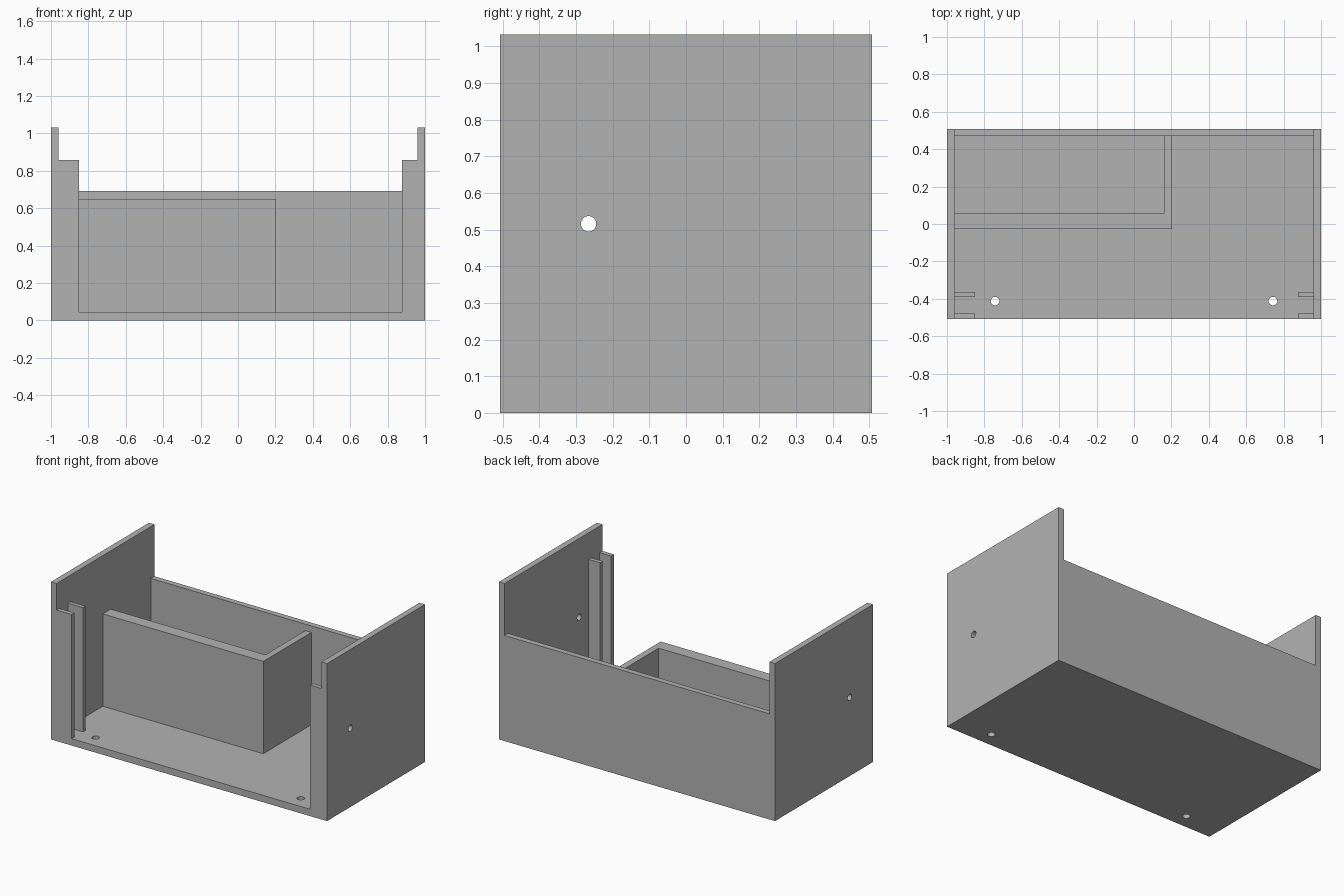
import bpy
from math import pi

cube = bpy.data.objects.get("Cube")
if cube:
    bpy.data.objects.remove(cube, do_unlink=True)

grey = bpy.data.materials.new("plain grey")
grey.use_nodes = True
COLOUR = (0.45, 0.45, 0.45, 1)
grey.diffuse_color = COLOUR
grey.node_tree.nodes["Principled BSDF"].inputs["Base Color"].default_value = COLOUR

# Overall outline and shared levels
HALF_W, HALF_D, HEIGHT = 1.0, 0.507, 1.032
WALL = 0.96        # inner face of the side panels
BACK = 0.47        # inner face of the back panel
FLOOR = 0.045      # top of the floor


def block(name, x, y, z):
    """Box spanning the given (min, max) ranges."""
    spans = (x, y, z)
    bpy.ops.mesh.primitive_cube_add(size=1, location=[(a + b) / 2 for a, b in spans])
    ob = bpy.context.object
    ob.name = name
    ob.scale = [b - a for a, b in spans]
    bpy.ops.object.transform_apply(location=False, rotation=False, scale=True)
    ob.data.materials.append(grey)
    return ob


def drill(ob, location, radius, rotation=(0, 0, 0)):
    """Cut a round hole right through a panel."""
    bpy.ops.mesh.primitive_cylinder_add(vertices=32, radius=radius, depth=0.2,
                                        location=location, rotation=rotation)
    cutter = bpy.context.object
    cutter.name = ob.name + "_hole_cutter"
    cutter.data.materials.append(grey)
    mod = ob.modifiers.new("hole", 'BOOLEAN')
    mod.operation = 'DIFFERENCE'
    mod.solver = 'EXACT'
    mod.object = cutter
    bpy.context.view_layer.objects.active = ob
    bpy.ops.object.modifier_apply(modifier=mod.name)
    bpy.data.objects.remove(cutter, do_unlink=True)


# Floor with two screw holes, and the low back panel
floor = block("floor", (-WALL, WALL), (-HALF_D, BACK), (0, FLOOR))
for side in (-1, 1):
    drill(floor, (side * 0.743, -0.412, FLOOR / 2), 0.023)
block("back_panel", (-WALL, WALL), (BACK, HALF_D), (0, 0.692))

# Tall side panels with a cable hole, each carrying a pair of slot rails
for side, label, rail_end in ((-1, "right", 0.85), (1, "left", 0.877)):
    panel = block(label + "_side_panel", sorted((side * WALL, side * HALF_W)),
                  (-HALF_D, HALF_D), (0, HEIGHT))
    drill(panel, (side * 0.98, -0.266, 0.516), 0.021, (0, pi / 2, 0))
    for place, y in (("front", (-HALF_D, -0.478)), ("rear", (-0.39, -0.363))):
        block(f"{label}_{place}_rail", sorted((side * rail_end, side * WALL)),
              y, (FLOOR, 0.858))

# Inner compartment, open at the top, against the back and one side
block("compartment_front_wall", (-WALL, 0.203), (-0.028, 0.055), (FLOOR, 0.65))
block("compartment_end_wall", (0.16, 0.203), (0.055, BACK), (FLOOR, 0.65))
